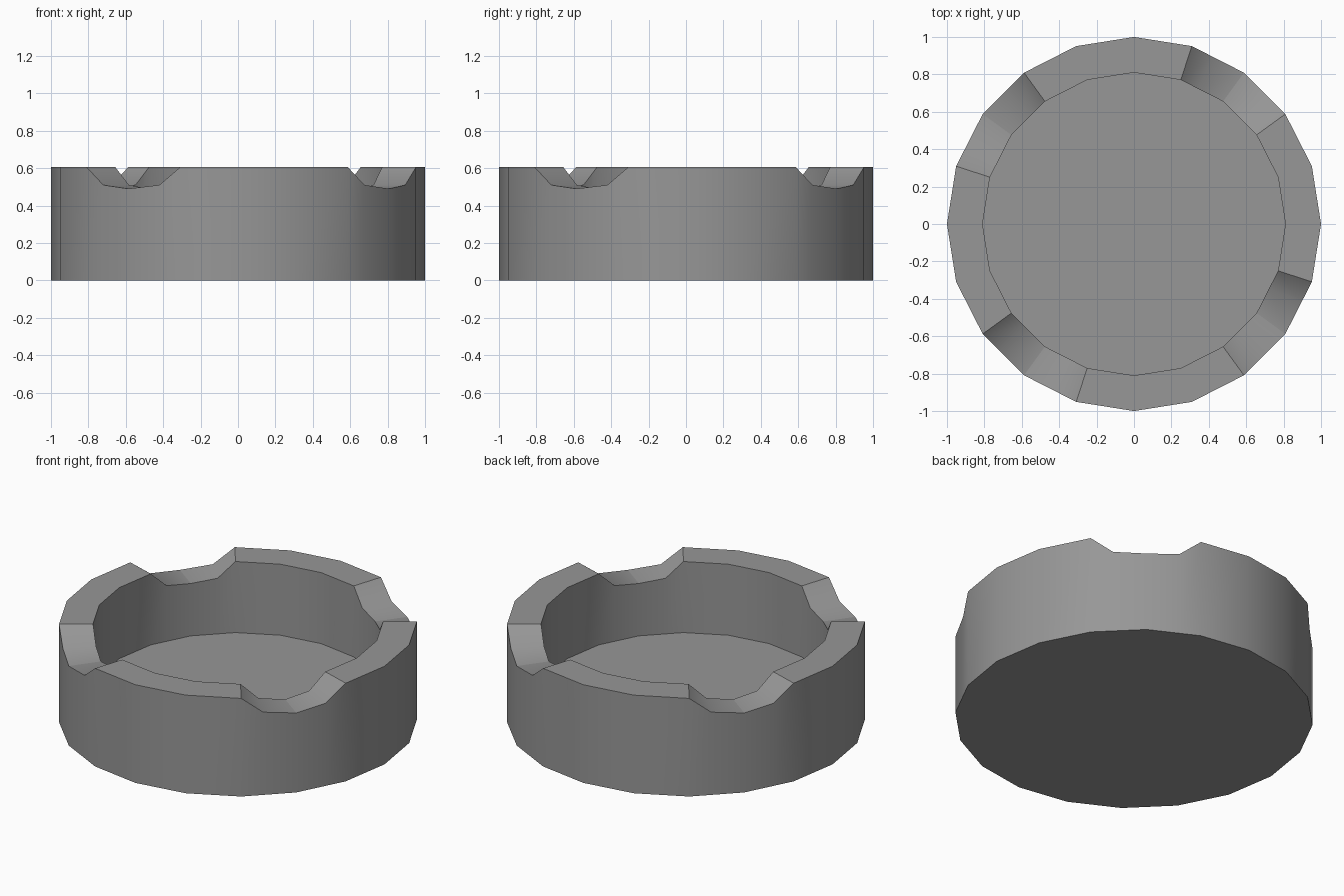
import bpy, bmesh
from math import radians, cos, sin
from mathutils import Vector

if "Cube" in bpy.data.objects:
    bpy.data.objects.remove(bpy.data.objects["Cube"])

SIDES, H, FLOOR, R_OUT, R_IN = 20, 0.605, 0.167, 1.0, 0.81
DIP = 0.49
STEP = 360 / SIDES


def corner(i):
    a = radians(i * STEP)
    return Vector((cos(a), sin(a), 0))


# Rim outline: 20 corners, plus extra points where the four rests dip
outline = []
for i in range(SIDES):
    k = i % 5                      # rests span corners 2..4 of each quarter
    outline.append((corner(i), DIP if k == 3 else H))
    if k in (2, 3):
        t = 0.4 if k == 2 else 0.6
        outline.append((corner(i).lerp(corner(i + 1), t), 0.51))

bm = bmesh.new()


def ring(radius, z=None):
    return [bm.verts.new((p.x * radius, p.y * radius, top if z is None else z))
            for p, top in outline]


# Rings from underside, up the wall, over the rim and down to the basin floor
rings = [ring(R_OUT, 0), ring(R_OUT), ring(R_IN), ring(R_IN, FLOOR)]
n = len(outline)
for a, b in zip(rings, rings[1:]):
    for i in range(n):
        j = (i + 1) % n
        bm.faces.new((a[i], a[j], b[j], b[i]))

# Underside and basin floor
bm.faces.new(rings[0][::-1])
bm.faces.new(rings[-1])
bmesh.ops.recalc_face_normals(bm, faces=bm.faces[:])

mesh = bpy.data.meshes.new("ashtray_bowl")
bm.to_mesh(mesh)
bm.free()
bowl = bpy.data.objects.new("ashtray_bowl", mesh)
bpy.context.collection.objects.link(bowl)

# Dark grey body
grey = bpy.data.materials.new("dark_grey")
grey.diffuse_color = (0.31, 0.31, 0.31, 1)
grey.use_nodes = True
grey.node_tree.nodes["Principled BSDF"].inputs["Base Color"].default_value = grey.diffuse_color
mesh.materials.append(grey)

# Smooth walls, sharp rim edges
bpy.context.view_layer.objects.active = bowl
bowl.select_set(True)
bpy.ops.object.shade_smooth_by_angle(angle=radians(36))

# Crease along the bottom of each rest
for e in mesh.edges:
    if all(abs(mesh.vertices[v].co.z - DIP) < 1e-4 for v in e.vertices):
        e.use_edge_sharp = True
